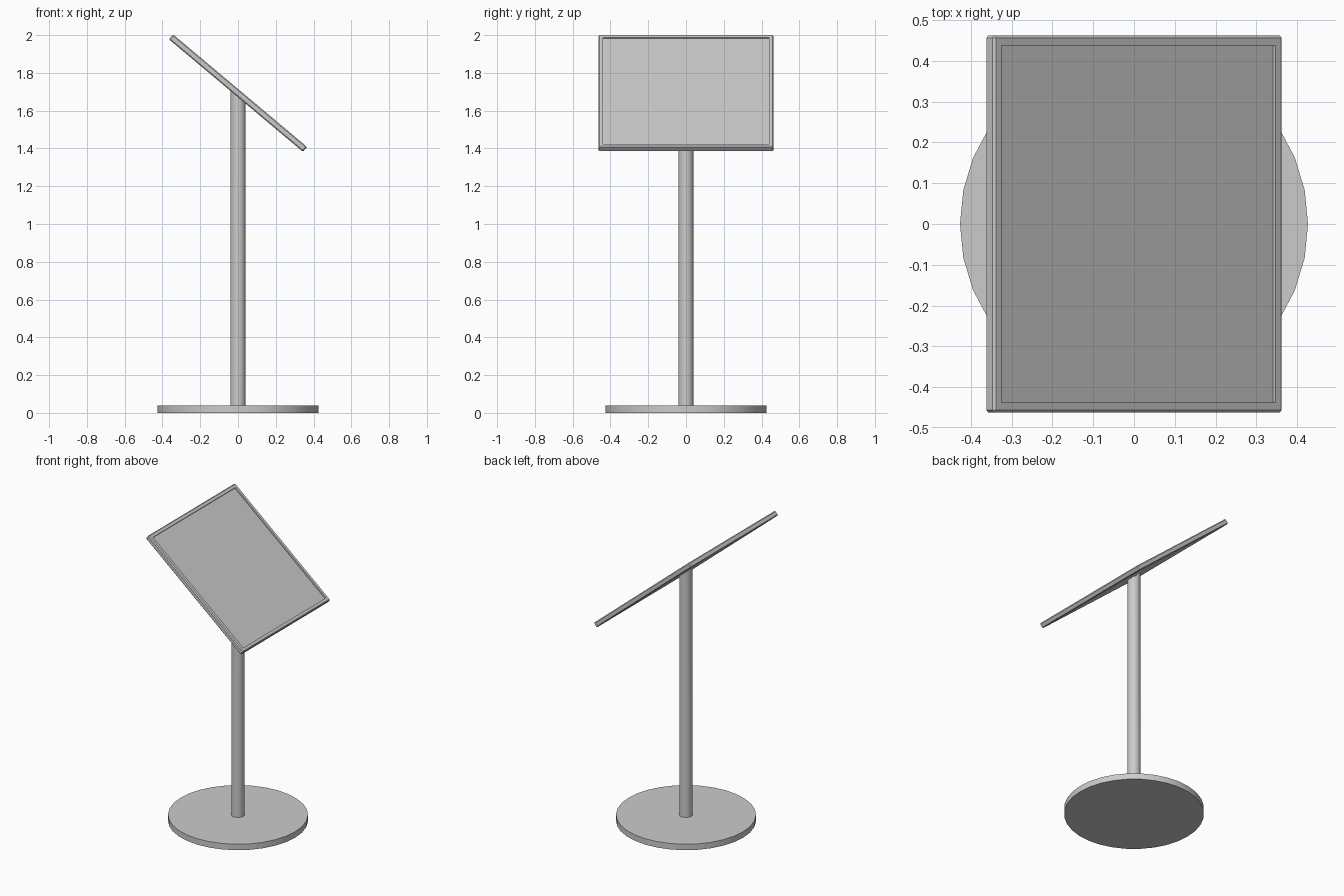
import bpy, bmesh, math
from mathutils import Matrix

if "Cube" in bpy.data.objects:
    bpy.data.objects.remove(bpy.data.objects["Cube"])

TILT = math.radians(40)
CENTRE_Z = 1.693


def cylinder(name, radius, z0, z1):
    bpy.ops.mesh.primitive_cylinder_add(vertices=32, radius=radius, depth=z1 - z0,
                                        location=(0, 0, (z0 + z1) / 2),
                                        rotation=(0, 0, 0))
    ob = bpy.context.object
    ob.name = name
    bpy.ops.object.shade_smooth_by_angle(angle=math.radians(30))
    return ob


# Round floor plate
cylinder("base_plate", 0.427, 0, 0.04)

# Post, its top sheared to end inside the tilted panel
post = cylinder("post", 0.04, 0.03, CENTRE_Z)
half = (CENTRE_Z - 0.03) / 2
for v in post.data.vertices:
    if v.co.z > 0:
        v.co.z = half - 0.005 - v.co.x * math.tan(TILT)

# Tilted display panel: chamfered slab with a recessed screen
bm = bmesh.new()
bmesh.ops.create_cube(bm, size=1, matrix=Matrix.Diagonal((0.926, 0.926, 0.034, 1)))
bmesh.ops.bevel(bm, geom=bm.edges[:], offset=0.006, segments=1, affect='EDGES')
bm.normal_update()
screen = max(bm.faces, key=lambda f: f.calc_center_median().z)
bmesh.ops.inset_region(bm, faces=[screen], thickness=0.026)
rim = bmesh.ops.inset_region(bm, faces=[screen], thickness=0.0005)
bmesh.ops.translate(bm, verts=screen.verts[:], vec=(0, 0, -0.009))
bmesh.ops.recalc_face_normals(bm, faces=bm.faces[:])
mesh = bpy.data.meshes.new("display_panel")
bm.to_mesh(mesh)
bm.free()
panel = bpy.data.objects.new("display_panel", mesh)
panel.location = (0, 0, CENTRE_Z)
panel.rotation_euler = (0, TILT, 0)
bpy.context.collection.objects.link(panel)
